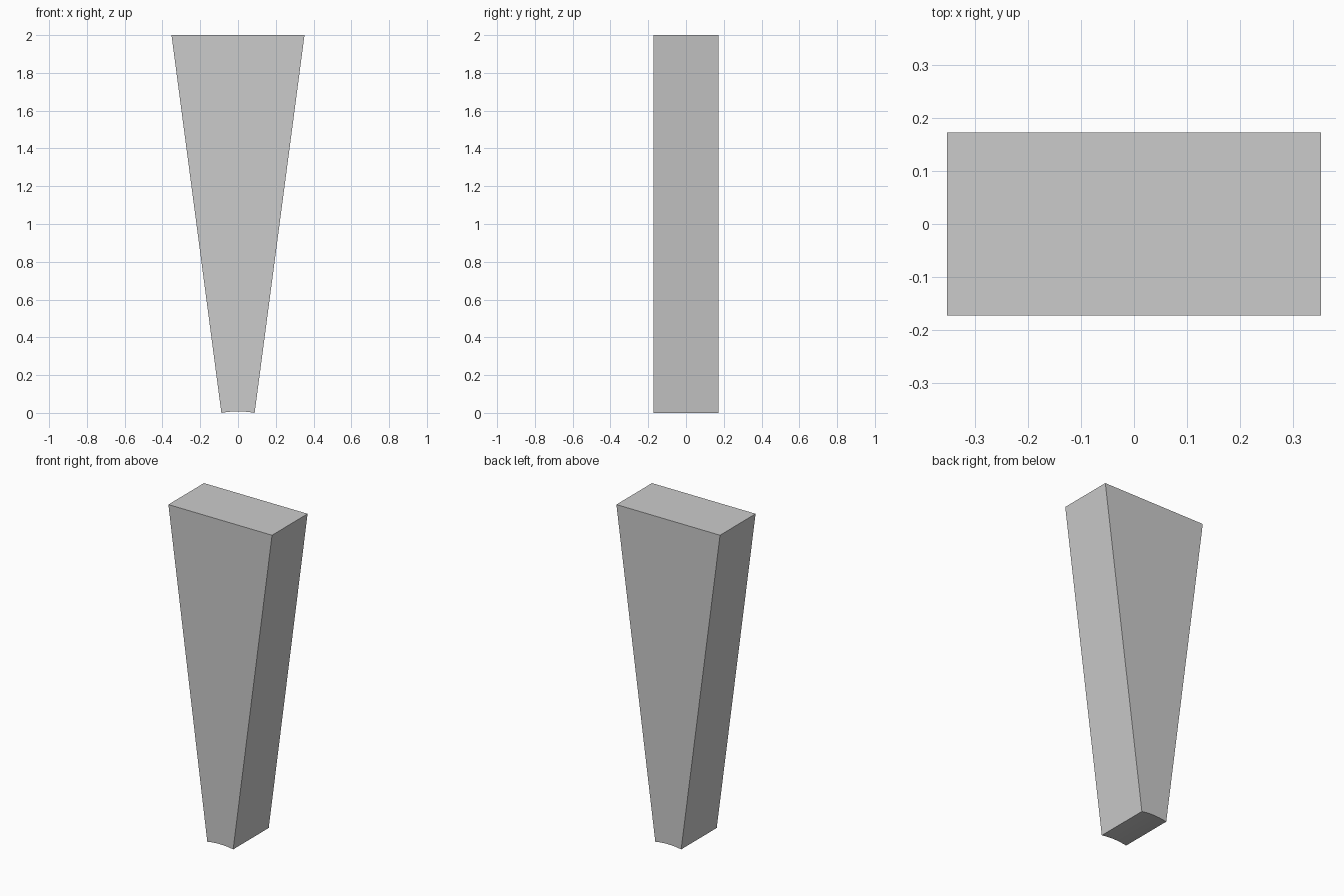
import bpy, bmesh

if "Cube" in bpy.data.objects:
    bpy.data.objects.remove(bpy.data.objects["Cube"])

TOP_HALF, BOTTOM_HALF, HALF_DEPTH, HEIGHT = 0.352, 0.088, 0.1725, 2.0
ARCH_RISE, SEGMENTS = 0.008, 8

# Front outline: shallow arch along the bottom, then the wide flat top
profile = []
for i in range(SEGMENTS + 1):
    t = 2 * i / SEGMENTS - 1
    profile.append((BOTTOM_HALF * t, ARCH_RISE * (1 - t * t)))
profile += [(TOP_HALF, HEIGHT), (-TOP_HALF, HEIGHT)]

# Extrude the outline from front to back
bm = bmesh.new()
front = bm.faces.new([bm.verts.new((x, -HALF_DEPTH, z)) for x, z in profile])
result = bmesh.ops.extrude_face_region(bm, geom=[front], use_keep_orig=True)
moved = [v for v in result["geom"] if isinstance(v, bmesh.types.BMVert)]
bmesh.ops.translate(bm, verts=moved, vec=(0, 2 * HALF_DEPTH, 0))
bmesh.ops.recalc_face_normals(bm, faces=bm.faces[:])

# Tapered arch stone
mesh = bpy.data.meshes.new("arch_stone")
bm.to_mesh(mesh)
bm.free()
stone = bpy.data.objects.new("arch_stone", mesh)
bpy.context.collection.objects.link(stone)

# Smooth the arch while keeping the block edges sharp
bpy.context.view_layer.objects.active = stone
stone.select_set(True)
bpy.ops.object.shade_smooth_by_angle()
